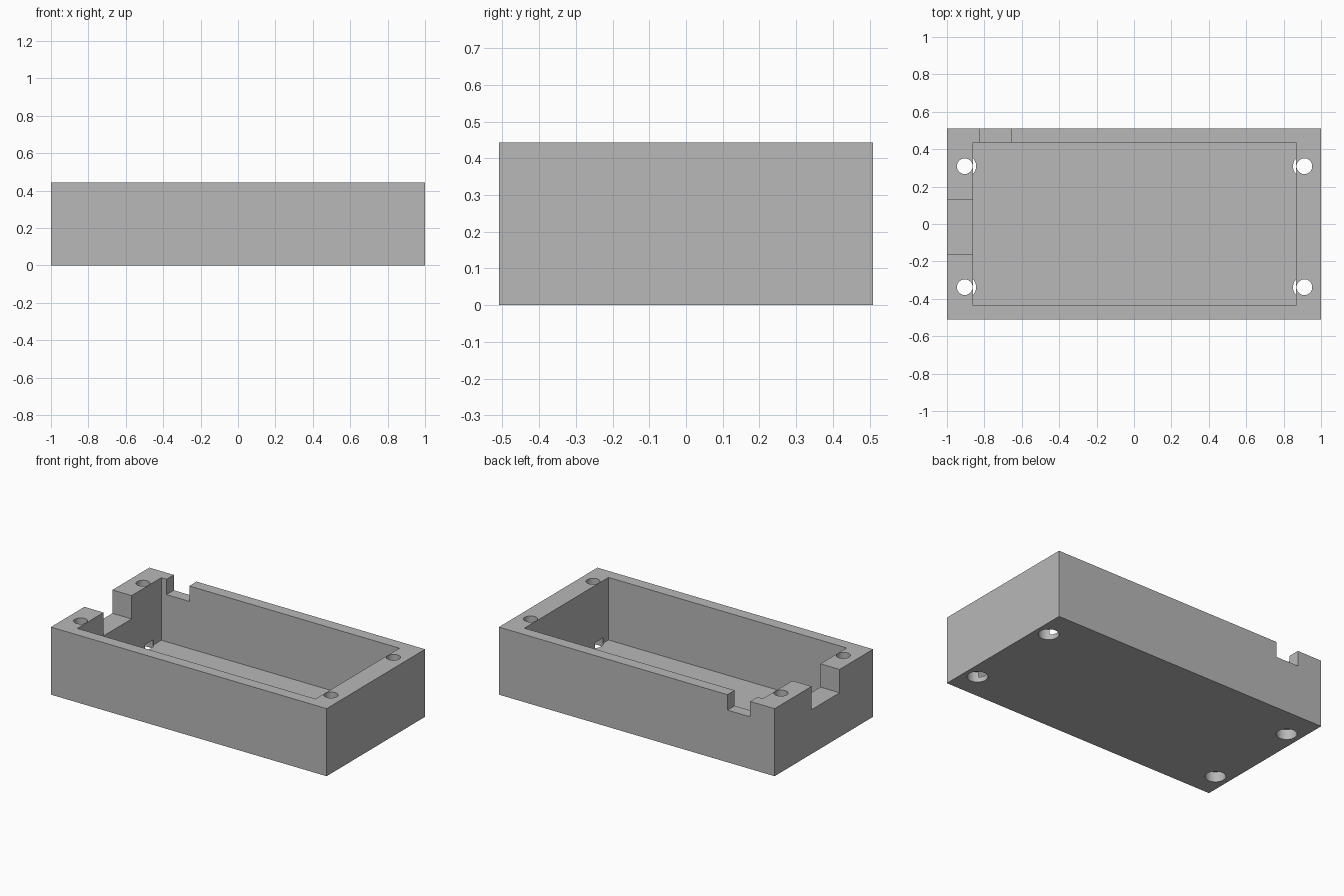
import bpy

cube = bpy.data.objects.get("Cube")
if cube:
    bpy.data.objects.remove(cube, do_unlink=True)

HALF_X, HALF_Y, TOP = 1.0, 0.51, 0.443
FLOOR, OVER = 0.033, 0.1

grey = bpy.data.materials.new("plain_grey")
grey.use_nodes = True
grey.diffuse_color = (0.48, 0.48, 0.48, 1)
grey.node_tree.nodes["Principled BSDF"].inputs["Base Color"].default_value = grey.diffuse_color


def block(name, low, high):
    """Axis-aligned box between two corners."""
    centre = [(a + b) / 2 for a, b in zip(low, high)]
    bpy.ops.mesh.primitive_cube_add(size=1, location=centre)
    ob = bpy.context.object
    ob.name = name
    ob.scale = [b - a for a, b in zip(low, high)]
    bpy.ops.object.transform_apply(location=True, rotation=False, scale=True)
    ob.data.materials.append(grey)
    return ob


def bore(name, x, y, radius, low, high):
    """Upright cylinder between two heights."""
    bpy.ops.mesh.primitive_cylinder_add(
        vertices=48, radius=radius, depth=high - low, location=(x, y, (low + high) / 2))
    ob = bpy.context.object
    ob.name = name
    ob.data.materials.append(grey)
    return ob


def cut(target, cutter):
    """Subtract the cutter from the target, then discard it."""
    cutter.hide_render = True
    mod = target.modifiers.new("cut", "BOOLEAN")
    mod.operation = "DIFFERENCE"
    mod.solver = "EXACT"
    mod.object = cutter
    bpy.context.view_layer.objects.active = target
    bpy.ops.object.modifier_apply(modifier=mod.name)
    bpy.data.objects.remove(cutter, do_unlink=True)


# Outer shell and its open cavity
case = block("case_body", (-HALF_X, -HALF_Y, 0), (HALF_X, HALF_Y, TOP))
cut(case, block("cavity", (-0.861, -0.435, FLOOR), (0.867, 0.435, TOP + OVER)))

# Cable openings in the right and back walls
cut(case, block("side_notch", (-HALF_X - OVER, -0.163, 0.29), (-0.8, 0.127, TOP + OVER)))
cut(case, block("back_notch", (-0.823, 0.4, 0.342), (-0.658, HALF_Y + OVER, TOP + OVER)))

# Screw holes with wider recesses underneath
for x in (-0.905, 0.911):
    for y in (-0.338, 0.309):
        cut(case, bore("screw_hole", x, y, 0.042, -OVER, TOP + OVER))
        cut(case, bore("screw_recess", x, y, 0.061, -OVER, 0.067))

bpy.ops.object.select_all(action="DESELECT")
case.select_set(True)
bpy.context.view_layer.objects.active = case
bpy.ops.object.shade_smooth_by_angle()
